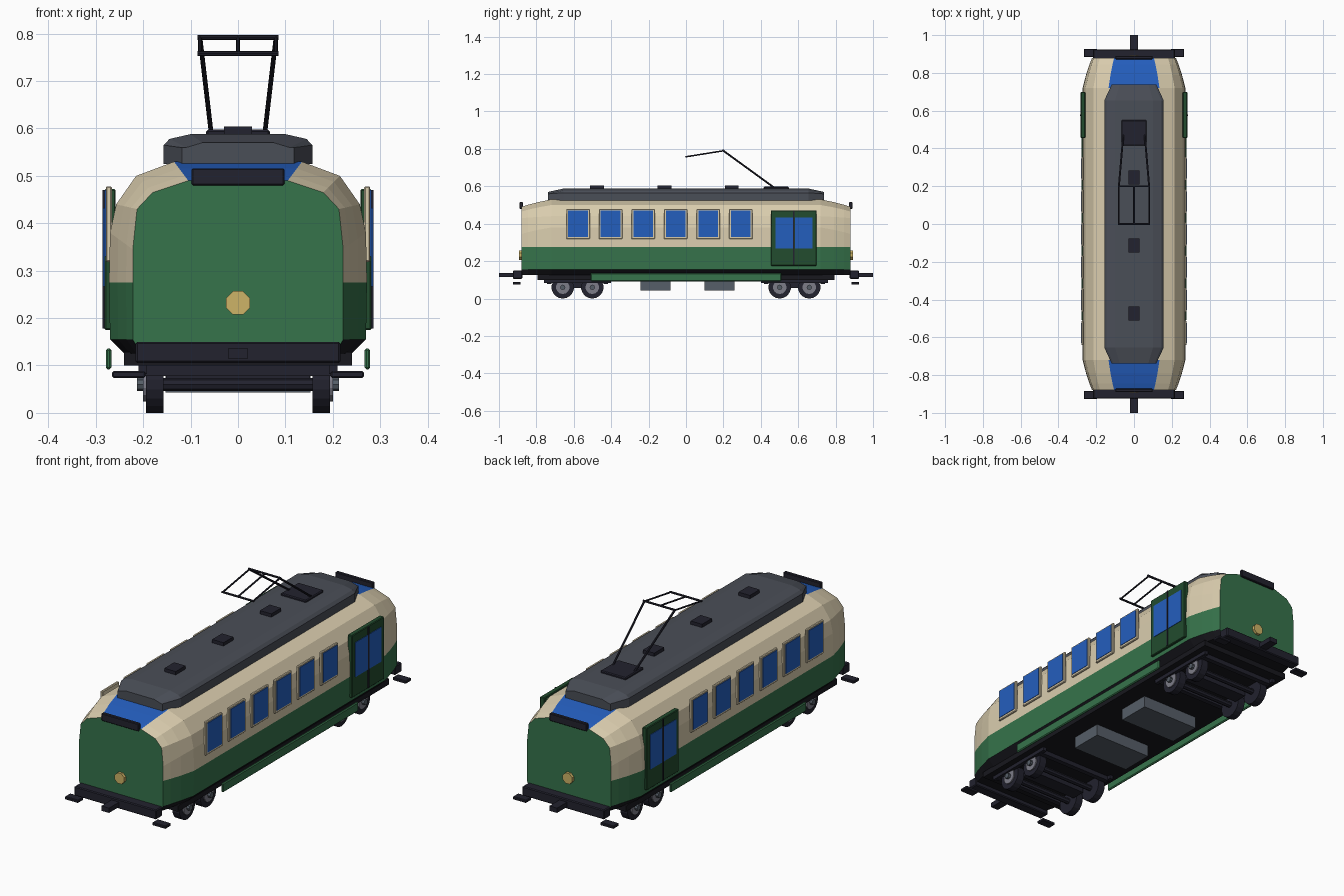
import bpy, bmesh, math
from mathutils import Vector

cube = bpy.data.objects.get("Cube")
if cube:
    bpy.data.objects.remove(cube, do_unlink=True)


def material(name, rgb):
    lin = [((c / 255 + 0.055) / 1.055) ** 2.4 for c in rgb] + [1]
    m = bpy.data.materials.new(name)
    m.use_nodes = True
    m.diffuse_color = lin
    m.node_tree.nodes["Principled BSDF"].inputs["Base Color"].default_value = lin
    return m


CREAM = material("cream_paint", (218, 205, 174))
GREEN = material("green_paint", (54, 115, 75))
DARK_GREEN = material("door_green", (34, 76, 46))
BLUE = material("blue_glass", (36, 94, 190))
ROOF = material("roof_grey", (74, 78, 87))
BLACK = material("black_metal", (34, 34, 46))
UNDER = material("underbody_black", (24, 24, 30))
STEEL = material("steel", (125, 125, 137))
GREY = material("equipment_grey", (86, 94, 104))
GOLD = material("lamp_gold", (206, 180, 103))


def finish(name, bm, *mats):
    bmesh.ops.recalc_face_normals(bm, faces=bm.faces)
    mesh = bpy.data.meshes.new(name)
    bm.to_mesh(mesh)
    bm.free()
    for m in mats:
        mesh.materials.append(m)
    obj = bpy.data.objects.new(name, mesh)
    bpy.context.collection.objects.link(obj)
    return obj


def box(name, x, y, z, mat, bevel=0):
    """Box from (min, max) ranges on each axis."""
    bm = bmesh.new()
    bmesh.ops.create_cube(bm, size=1)
    for v in bm.verts:
        v.co = [r[0] if c < 0 else r[1] for c, r in zip(v.co, (x, y, z))]
    if bevel:
        bmesh.ops.bevel(bm, geom=bm.edges[:], offset=bevel, segments=1, affect='EDGES')
    return finish(name, bm, mat)


def rod(name, a, b, radius, mat, sides=8, spin=0):
    """Cylinder between two points."""
    a, b = Vector(a), Vector(b)
    bm = bmesh.new()
    bmesh.ops.create_cone(bm, cap_ends=True, segments=sides, radius1=radius,
                          radius2=radius, depth=(b - a).length)
    turn = (b - a).to_track_quat('Z', 'Y')
    for v in bm.verts:
        x, y = v.co.x, v.co.y
        v.co.x = x * math.cos(spin) - y * math.sin(spin)
        v.co.y = x * math.sin(spin) + y * math.cos(spin)
        v.co = turn @ v.co + (a + b) / 2
    return finish(name, bm, mat)


def mirrored(s, lo, hi):
    return tuple(sorted((s * lo, s * hi)))


def loft(bm, rings):
    """Skin a list of closed rings; returns rows of faces and the two caps."""
    rows = [[bm.verts.new(p) for p in ring] for ring in rings]
    n = len(rows[0])
    skin = [[bm.faces.new((r[i], r[(i + 1) % n], q[(i + 1) % n], q[i])) for i in range(n)]
            for r, q in zip(rows, rows[1:])]
    return skin, [bm.faces.new(rows[0]), bm.faces.new(rows[-1])]


# Body shell: the middle section blends into a narrower end section
MID = [(.24, .125), (.27, .155), (.272, .275), (.27, .38), (.257, .44), (.215, .5), (.135, .53)]
END = [(.205, .125), (.222, .155), (.222, .275), (.222, .345), (.213, .43), (.18, .465), (.105, .49)]
STATIONS = [(.88, 1), (.845, .72), (.79, .36), (.72, 0)]


def section(y, t):
    half = [Vector(m).lerp(Vector(e), t) for m, e in zip(MID, END)]
    return [(p.x, y, p.y) for p in half] + [(-p.x, y, p.y) for p in reversed(half)]


bm = bmesh.new()
rings = [section(-y, t) for y, t in STATIONS] + [section(y, t) for y, t in reversed(STATIONS)]
skin, caps = loft(bm, rings)
top = len(MID) - 1
for row in skin:
    for i, f in enumerate(row):
        k = min(i, 2 * top - i)           # strip index counted from the sill
        if i == 2 * top + 1 or k == 0:
            f.material_index = 2
        elif k == 1:
            f.material_index = 1
        elif i == top and abs(f.calc_center_median().y) > .7:
            f.material_index = 3
for f in caps:
    f.material_index = 1
finish("body_shell", bm, CREAM, GREEN, UNDER, BLUE)

# Raised roof with tapered ends
bm = bmesh.new()
ROOF_HALF = [(1, .525), (1, .565), (.92, .578), (.64, .588)]
rings = []
for y, w, drop in ((-.738, .118, .018), (-.655, .157, 0), (.655, .157, 0), (.738, .118, .018)):
    half = [(w * f, z - (drop if z > .57 else drop * .3 if z > .55 else 0)) for f, z in ROOF_HALF]
    rings.append([(x, y, z) for x, z in half] + [(-x, y, z) for x, z in reversed(half)])
loft(bm, rings)
finish("roof", bm, ROOF)
for i in range(3):
    y = -.475 + i * .36
    box("roof_vent", (-.03, .03), (y - .037, y + .037), (.58, .604), BLACK)

# Current collector
box("collector_base", (-.067, .067), (.415, .55), (.58, .598), BLACK, .004)
for s in (-1, 1):
    rod("collector_lower_arm", (s * .057, .47, .594), (s * .08, .2, .79), .005, BLACK)
    rod("collector_upper_arm", (s * .08, .2, .79), (s * .08, 0, .758), .004, BLACK)
rod("collector_centre_bar", (0, .2, .79), (0, 0, .758), .004, BLACK)
for y, z in ((.2, .792), (0, .758)):
    rod("collector_crossbar", (-.085, y, z), (.085, y, z), .005, BLACK)

# Sides: windows, doors and skirts
for s in (-1, 1):
    for i in range(6):
        y = -.577 + i * .174
        box("window_frame", mirrored(s, .266, .279), (y - .063, y + .063), (.318, .478), CREAM, .003)
        box("window_pane", mirrored(s, .274, .2815), (y - .053, y + .053), (.33, .47), BLUE)
    box("door_panel", mirrored(s, .258, .282), (.455, .698), (.175, .472), DARK_GREEN, .003)
    for y in (.525, .629):
        box("door_pane", mirrored(s, .277, .2845), (y - .046, y + .046), (.267, .432), BLUE)
    box("door_seam", mirrored(s, .277, .2855), (.573, .581), (.178, .47), BLACK)
    box("skirt", mirrored(s, .267, .279), (-.51, .51), (.092, .136), GREEN, .004)

# Ends: beam, coupler, corner steps, sign and lamp
for e in (-1, 1):
    box("end_beam", (-.216, .216), mirrored(e, .875, .925), (.105, .15), BLACK, .004)
    box("coupler", (-.02, .02), mirrored(e, .9, 1), (.114, .137), BLACK)
    box("sign_box", (-.098, .098), mirrored(e, .872, .89), (.48, .516), BLACK, .003)
    rod("headlight", (0, e * .87, .232), (0, e * .893, .232), .027, GOLD, 8, math.pi / 8)
    for s in (-1, 1):
        box("corner_step", mirrored(s, .195, .266), mirrored(e, .884, .926), (.074, .088), BLACK, .003)

# Underframe and equipment boxes
box("underframe", (-.24, .24), (-.795, .795), (.1, .128), UNDER)
for y in (-.162, .178):
    box("equipment_box", (-.153, .153), (y - .08, y + .08), (.043, .102), GREY)

# Bogies with wheels
for e in (-1, 1):
    mid = e * .58
    box("bogie_bolster", (-.152, .152), (mid - .035, mid + .035), (.055, .1), BLACK)
    for d in (-.15, .15):
        box("bogie_crossbar", (-.2, .2), (mid + d - .012, mid + d + .012), (.078, .1), BLACK)
    for s in (-1, 1):
        box("bogie_side_beam", mirrored(s, .192, .21), (mid - .18, mid + .18), (.082, .104), BLACK)
    for y in (mid - .079, mid + .079):
        rod("axle", (-.17, y, .06), (.17, y, .06), .014, BLACK)
        for s in (-1, 1):
            rod("wheel", (s * .157, y, .06), (s * .194, y, .06), .06, BLACK, 18)
            rod("wheel_hub", (s * .19, y, .06), (s * .2, y, .06), .036, STEEL, 14)
            rod("axle_cap", (s * .195, y, .06), (s * .213, y, .06), .014, GREY, 8)
